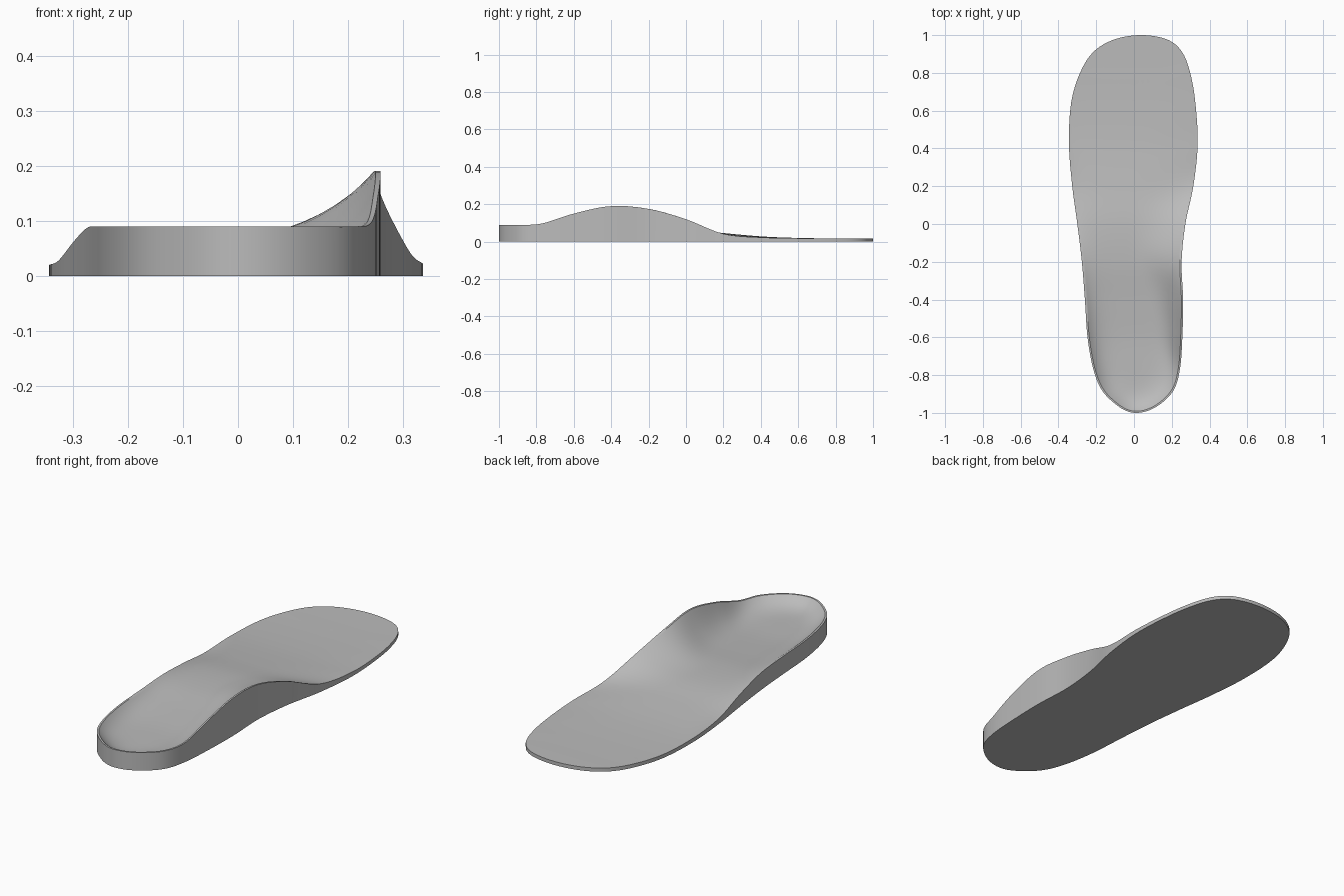
import bpy
import bmesh
from math import acos, cos, pi, radians

if "Cube" in bpy.data.objects:
    bpy.data.objects.remove(bpy.data.objects["Cube"], do_unlink=True)

# Stations from heel to toe: position, outer edge x, arch edge x,
# outer rim height, arch rim height, footbed height, arch steepness
STATIONS = [
    (-1, .01, .01, .09, .09, .04, 5),
    (-.96, -.09, .13, .09, .09, .04, 5),
    (-.88, -.17, .21, .09, .09, .04, 5),
    (-.77, -.215, .243, .09, .097, .04, 5),
    (-.6, -.246, .256, .09, .15, .042, 4),
    (-.4, -.26, .26, .09, .19, .055, 3),
    (-.2, -.276, .252, .087, .175, .07, 2),
    (0, -.3, .272, .062, .12, .068, 2),
    (.2, -.327, .314, .028, .042, .046, 2),
    (.42, -.344, .337, .02, .022, .027, 2),
    (.64, -.333, .325, .018, .018, .019, 2),
    (.79, -.29, .3, .018, .018, .018, 2),
    (.91, -.216, .255, .018, .018, .018, 2),
    (.975, -.11, .18, .018, .018, .018, 2),
    (1, .04, .04, .018, .018, .018, 2),
]
ROWS = 80
RINGS = [1, .965, .95, .92, .88, .83, .77, .7, .6, .5, .4, .3, .2, .1, 0]
LIP = RINGS[1]
SPINE = .75
ANGLES = [acos(-row[0]) for row in STATIONS]


def tangent(i, col):
    a, b = max(i - 1, 0), min(i + 1, len(STATIONS) - 1)
    return (STATIONS[b][col] - STATIONS[a][col]) / (ANGLES[b] - ANGLES[a])


def sample(y, col):
    """Smooth curve through one column of the station table."""
    angle = acos(max(-1, min(1, -y)))
    i = max(k for k in range(len(ANGLES) - 1) if ANGLES[k] <= angle + 1e-9)
    h = ANGLES[i + 1] - ANGLES[i]
    t = (angle - ANGLES[i]) / h
    a, b = STATIONS[i][col], STATIONS[i + 1][col]
    m, n = tangent(i, col) * h, tangent(i + 1, col) * h
    return a + t * (m + t * (3 * (b - a) - 2 * m - n + t * (2 * (a - b) + m + n)))


def footbed_point(y, side, s):
    """Point a fraction s of the way from the spine to the rim."""
    edge = sample(y, 1 + side)
    rim = sample(y, 3 + side)
    power = sample(y, 6) if side else 5
    centre = (sample(y * SPINE, 1) + sample(y * SPINE, 2)) / 2
    yy = y * (SPINE + (1 - SPINE) * s)
    if s >= LIP:
        z = rim
    else:
        k = s / LIP
        blend = k ** power
        z = sample(yy, 5) + (rim - sample(y, 5)) * blend
    return centre + (edge - centre) * s, yy, z


# Outline runs up the outer side and back down the arch side
ys = [-cos(pi * i / ROWS) for i in range(ROWS + 1)]
outline = [(y, 0) for y in ys] + [(y, 1) for y in reversed(ys[1:-1])]

bm = bmesh.new()
loops = [[bm.verts.new(footbed_point(y, side, s)) for y, side in outline]
         for s in RINGS]
base = [bm.verts.new((v.co.x, v.co.y, 0)) for v in loops[0]]
loops.insert(0, base)

# Side wall, rim and footbed, then the flat sole
count = len(outline)
for low, high in zip(loops, loops[1:]):
    for i in range(count):
        j = (i + 1) % count
        bm.faces.new((low[i], low[j], high[j], high[i]))
bm.faces.new(base)
bmesh.ops.remove_doubles(bm, verts=loops[-1], dist=1e-5)
bmesh.ops.recalc_face_normals(bm, faces=bm.faces)

mesh = bpy.data.meshes.new("insole")
bm.to_mesh(mesh)
bm.free()
insole = bpy.data.objects.new("insole", mesh)
bpy.context.collection.objects.link(insole)

# Plain grey foam
grey = bpy.data.materials.new("grey_foam")
grey.use_nodes = True
colour = (.5, .5, .5, 1)
grey.diffuse_color = colour
grey.node_tree.nodes["Principled BSDF"].inputs["Base Color"].default_value = colour
mesh.materials.append(grey)

bpy.context.view_layer.objects.active = insole
insole.select_set(True)
bpy.ops.object.shade_smooth_by_angle(angle=radians(35))
